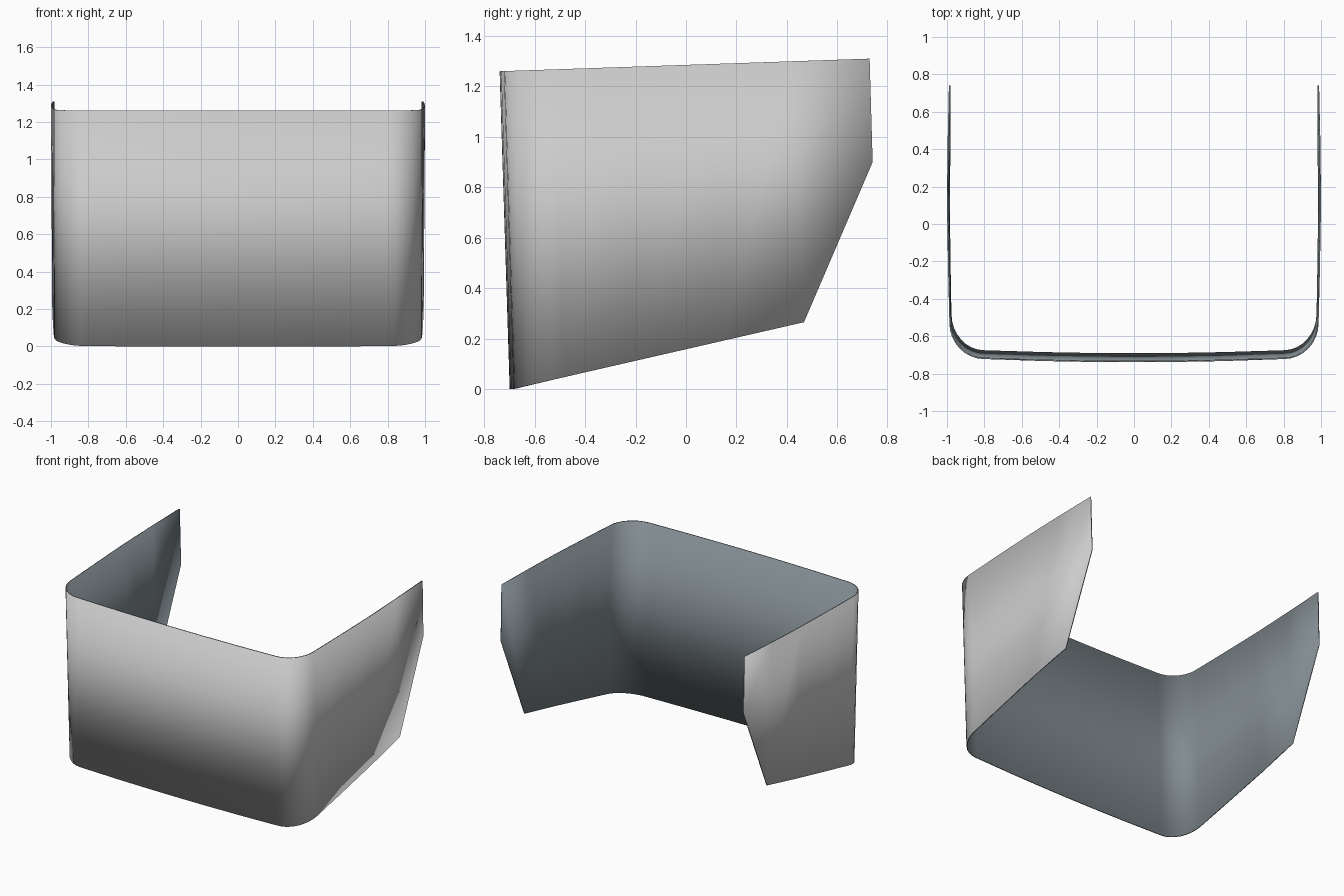
import bpy, bmesh, math
from mathutils import Vector

if "Cube" in bpy.data.objects:
    bpy.data.objects.remove(bpy.data.objects["Cube"])


def top_z(y):
    return 1.26 + (y + 0.74) * 0.034


def bottom_z(y):
    return max(0.0, (y + 0.69) * 0.229)


def column(xt, yt, xb, yb, zb=None):
    top = Vector((xt, yt, top_z(yt)))
    low = Vector((xb, yb, bottom_z(yb) if zb is None else zb))
    return low, top


# right half of the wrap: gently bowed front, centre to corner
half = [column(x, y, x, y + 0.04) for x, y in
        ((0, -0.739), (0.2, -0.738), (0.475, -0.733))]

# rounded corner, leaning back toward the bottom
for i in range(9):
    a = math.radians(90 * i / 8)
    s, c = math.sin(a), math.cos(a)
    half.append(column(0.8 + 0.187 * s, -0.53 - 0.192 * c,
                       0.8 + 0.184 * s, -0.48 - 0.203 * c))

# side wing with its slanted, cut-off tail
half += [column(0.994, -0.25, 0.989, -0.2),
         column(1.0, 0.1, 0.993, 0.14),
         column(0.997, 0.42, 0.988, 0.468),
         column(0.99, 0.728, 0.988, 0.74, 0.9)]


def mirrored(col):
    return tuple(Vector((-p.x, p.y, p.z)) for p in col)


columns = [mirrored(c) for c in reversed(half[1:])] + half

# skin the columns
bm = bmesh.new()
grid = [(bm.verts.new(low), bm.verts.new(top)) for low, top in columns]
for a, b in zip(grid, grid[1:]):
    bm.faces.new((a[0], b[0], b[1], a[1]))
mesh = bpy.data.meshes.new("wraparound_panel")
bm.to_mesh(mesh)
bm.free()
panel = bpy.data.objects.new("wraparound_panel", mesh)
bpy.context.collection.objects.link(panel)

# pale outside, dark blue-grey inside and rim
for name, colour in (("outside", (0.8, 0.8, 0.8, 1)),
                     ("inside", (0.22, 0.26, 0.28, 1))):
    mat = bpy.data.materials.new(name)
    mat.diffuse_color = colour
    mat.use_nodes = True
    mat.node_tree.nodes["Principled BSDF"].inputs["Base Color"].default_value = mat.diffuse_color
    mesh.materials.append(mat)

# thin sheet thickness, inward
solid = panel.modifiers.new("thickness", 'SOLIDIFY')
solid.thickness = 0.008
solid.offset = -1
solid.use_even_offset = True
solid.material_offset = 1
solid.material_offset_rim = 1
bpy.context.view_layer.objects.active = panel
panel.select_set(True)
bpy.ops.object.modifier_apply(modifier=solid.name)

# smooth right over the rim, so the sheet shades softly top to bottom
bpy.ops.object.shade_smooth()
